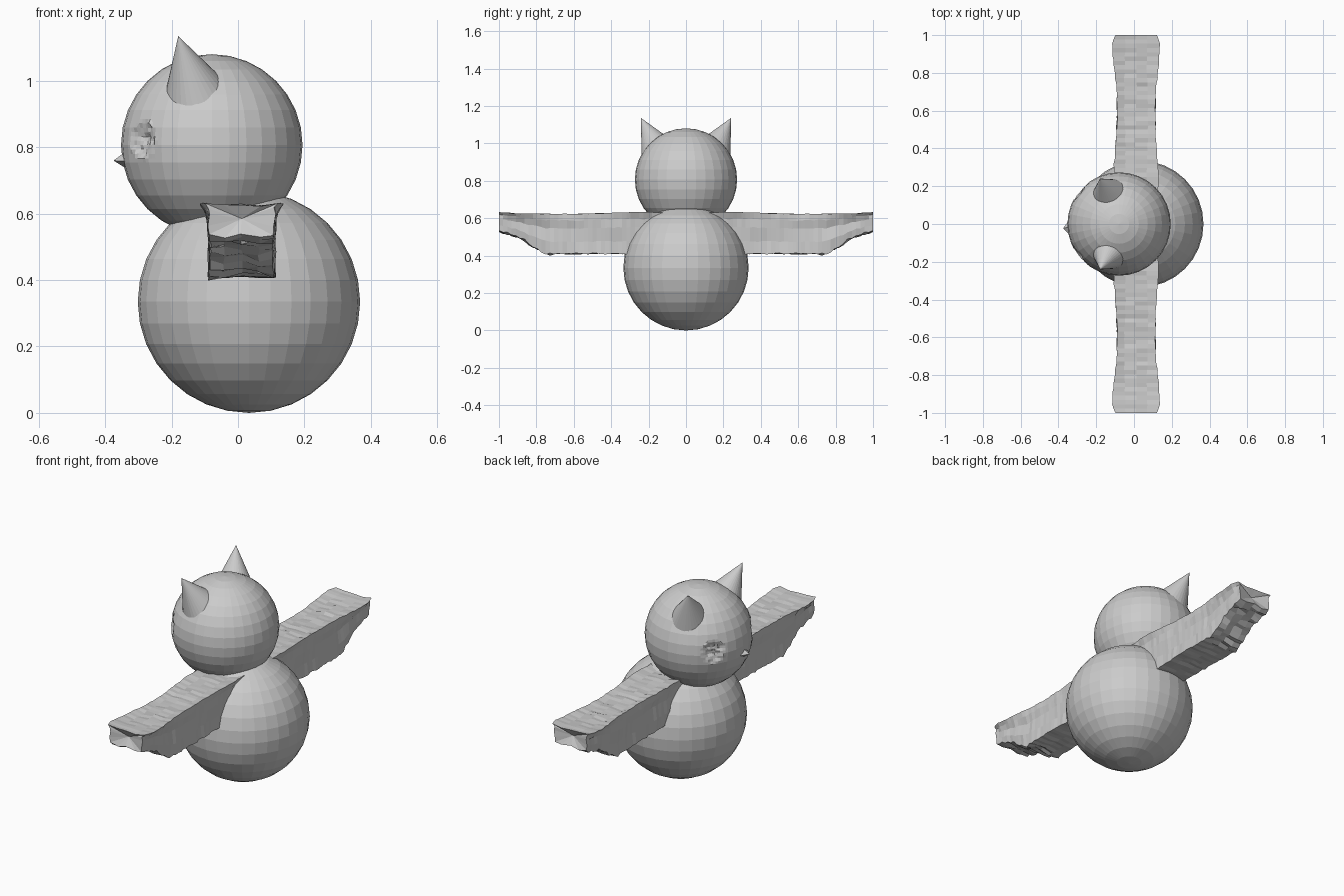
import bpy, bmesh, math, random
from mathutils import Vector

if "Cube" in bpy.data.objects:
    bpy.data.objects.remove(bpy.data.objects["Cube"])

random.seed(4)
grey = bpy.data.materials.new("plain grey")
grey.diffuse_color = (0.6, 0.6, 0.6, 1)
grey.use_nodes = True
grey.node_tree.nodes["Principled BSDF"].inputs["Base Color"].default_value = grey.diffuse_color


def finish(bm, name):
    bmesh.ops.recalc_face_normals(bm, faces=bm.faces)
    me = bpy.data.meshes.new(name)
    bm.to_mesh(me)
    bm.free()
    me.materials.append(grey)
    ob = bpy.data.objects.new(name, me)
    bpy.context.collection.objects.link(ob)
    return ob


def ball(center, radius):
    bm = bmesh.new()
    bmesh.ops.create_uvsphere(bm, u_segments=32, v_segments=16, radius=radius)
    bmesh.ops.translate(bm, verts=bm.verts, vec=center)
    return bm


def curve(points, t):
    """Piecewise linear lookup."""
    for (a, va), (b, vb) in zip(points, points[1:]):
        if t <= b:
            return va + (vb - va) * (t - a) / (b - a)
    return points[-1][1]


# Body
finish(ball((0.033, 0, 0.335), 0.335), "body")

# Head, with a rough dented eye socket on each side of the face
HEAD = Vector((-0.079, 0, 0.807))
R = 0.2735
bm = ball(HEAD, R)
eyes = [HEAD + Vector((-0.21, s * 0.17, 0.015)).normalized() * R for s in (-1, 1)]
for _ in range(2):
    near = [f for f in bm.faces
            if min((f.calc_center_median() - e).length for e in eyes) < 0.075]
    edges = list({e for f in near for e in f.edges})
    bmesh.ops.subdivide_edges(bm, edges=edges, cuts=1, use_grid_fill=True)
for v in bm.verts:
    d = min((v.co - e).length for e in eyes)
    if d < 0.06:
        push = 0.02 * (1 - (d / 0.06) ** 2) + random.uniform(-0.005, 0.005)
        v.co += (HEAD - v.co).normalized() * push
finish(bm, "head")

# Beak: small pointed wedge, slightly off centre
bm = bmesh.new()
tip = bm.verts.new((-0.375, -0.022, 0.76))
ring = [bm.verts.new(p) for p in ((-0.325, -0.075, 0.757), (-0.335, -0.02, 0.735),
                                  (-0.325, 0.045, 0.757), (-0.335, -0.015, 0.79))]
for i in range(4):
    bm.faces.new((tip, ring[i], ring[(i + 1) % 4]))
bm.faces.new(ring)
finish(bm, "beak")

# Ears: cones leaning outwards and forwards
for s, name in ((-1, "ear_left"), (1, "ear_right")):
    axis = Vector((-0.257, s * 0.446, 0.857)).normalized()
    apex = Vector((-0.18, s * 0.24, 1.135))
    bm = bmesh.new()
    bmesh.ops.create_cone(bm, cap_ends=True, segments=32, radius1=0.098,
                          radius2=0, depth=0.2)
    rot = axis.to_track_quat('Z', 'Y').to_matrix()
    for v in bm.verts:
        v.co = rot @ v.co + apex - axis * 0.1
    finish(bm, name)

# Wings: rough plank-like lofts, mirrored across the body
BOTTOM = [(0, .41), (.74, .41), (.77, .425), (.82, .45), (.9, .505), (1, .53)]
TOP = [(0, .63), (.3, .632), (.6, .622), (.9, .625), (1, .633)]
WIDTH = [(0, .11), (.3, .115), (.5, .106), (.7, .104), (.85, .117), (.95, .122), (1, .108)]
STATIONS = 44
bm = bmesh.new()
rows = []
for i in range(STATIONS + 1):
    y = i / STATIONS
    w, top, bot = curve(WIDTH, y), curve(TOP, y), curve(BOTTOM, y)
    h = top - bot
    side = [(w, top), (w * .95, top - h * .16), (.098, top - h * .36),
            (.098, top - h * .7), (.098, bot)]
    floor = [(.05, bot), (0, bot + .004), (-.05, bot)]
    roof = [(-.06, top - .008), (0, top - .005), (.06, top - .008)]
    section = side + floor + [(-x, z) for x, z in reversed(side)] + roof
    row = []
    for k, (x, z) in enumerate(section):
        streak = 0.004 * math.sin(9 * y + 2.3 * k)
        jag = 0.012 if z < bot + 0.02 and y > 0.72 else 0.004
        x += streak + random.uniform(-.003, .003)
        z += random.uniform(-jag, jag) * (0.4 if k in (0, 12) else 1)
        row.append(bm.verts.new((x + 0.011, y, z)))
    rows.append(row)
N = len(rows[0])
for a, b in zip(rows, rows[1:]):
    for k in range(N):
        bm.faces.new((a[k], a[(k + 1) % N], b[(k + 1) % N], b[k]))
# Hollowed tip
last = rows[-1]
cx = sum((v.co for v in last), Vector()) / N
hub = bm.verts.new((cx.x, 0.975, cx.z))
for k in range(N):
    bm.faces.new((last[k], last[(k + 1) % N], hub))
wing = finish(bm, "wings")
mirror = wing.modifiers.new("mirror", 'MIRROR')
mirror.use_axis = (False, True, False)
mirror.merge_threshold = 0.0005
